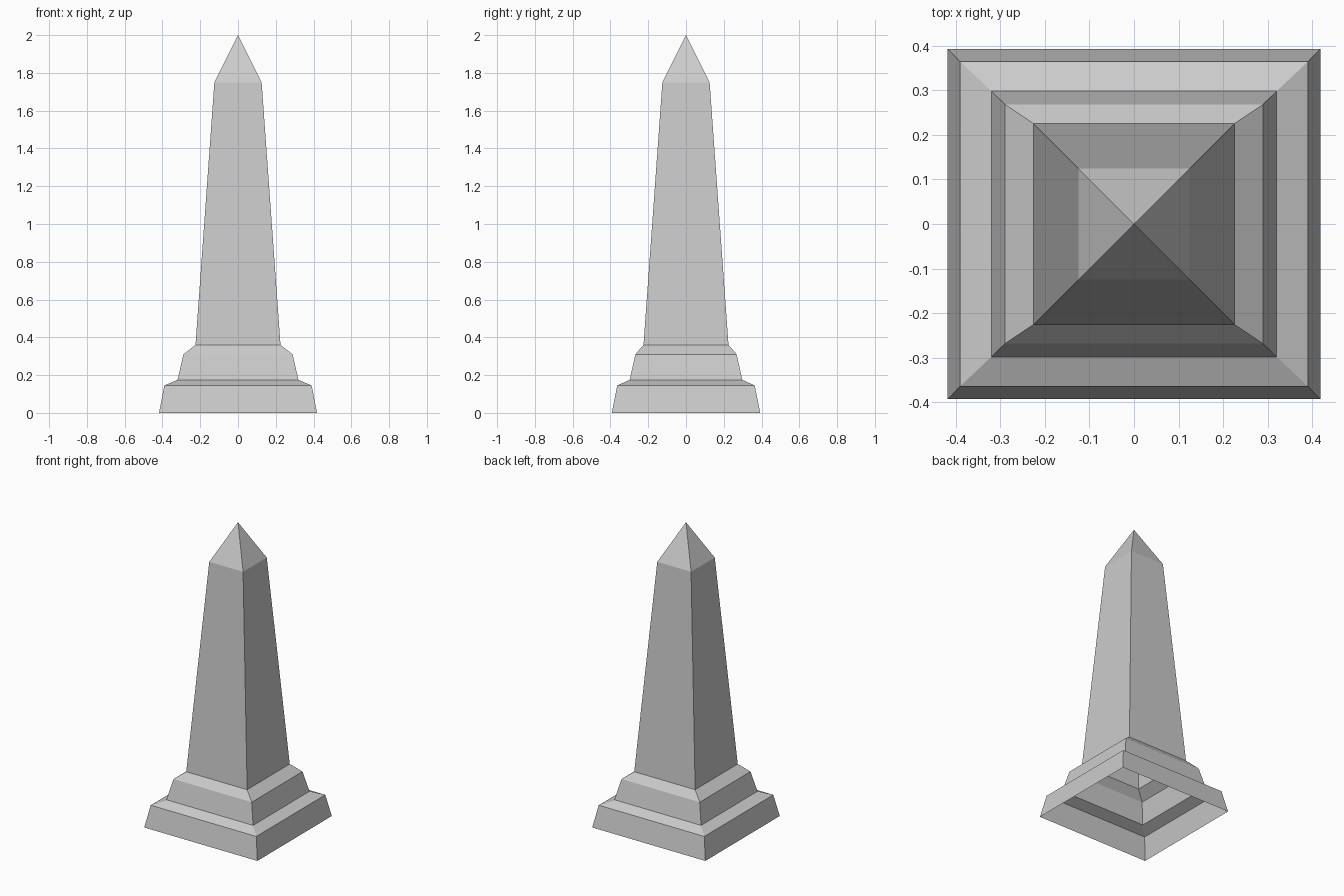
import bpy
import bmesh

cube = bpy.data.objects.get("Cube")
if cube:
    bpy.data.objects.remove(cube, do_unlink=True)

# Single stone colour
stone = bpy.data.materials.new("grey_stone")
stone.use_nodes = True
colour = (0.6, 0.6, 0.6, 1)
stone.diffuse_color = colour
for node in stone.node_tree.nodes:
    if node.type == 'BSDF_PRINCIPLED':
        node.inputs["Base Color"].default_value = colour
        node.inputs["Roughness"].default_value = 0.9


def tapered_shell(name, rings, apex=None):
    """Open four-sided shell through rings of (half width, half depth, height)."""
    bm = bmesh.new()
    corners = ((-1, -1), (1, -1), (1, 1), (-1, 1))
    loops = [[bm.verts.new((w * sx, d * sy, z)) for sx, sy in corners]
             for w, d, z in rings]
    for low, high in zip(loops, loops[1:]):
        for i in range(4):
            j = (i + 1) % 4
            bm.faces.new((low[i], low[j], high[j], high[i]))
    if apex is not None:
        tip = bm.verts.new((0, 0, apex))
        for i in range(4):
            bm.faces.new((loops[-1][i], loops[-1][(i + 1) % 4], tip))
    mesh = bpy.data.meshes.new(name)
    bm.to_mesh(mesh)
    bm.free()
    mesh.materials.append(stone)
    obj = bpy.data.objects.new(name, mesh)
    bpy.context.collection.objects.link(obj)
    return obj


# Shared edges where one part meets the next
plinth_top = (0.32, 0.298, 0.175)
shaft_foot = (0.225, 0.225, 0.36)
shaft_top = (0.125, 0.125, 1.75)

# Hollow stepped base, open underneath
tapered_shell("lower_plinth", [(0.418, 0.393, 0), (0.39, 0.364, 0.145), plinth_top])
tapered_shell("upper_plinth", [plinth_top, (0.289, 0.268, 0.31), shaft_foot])

# Tapering shaft and pointed cap
tapered_shell("shaft", [shaft_foot, shaft_top])
tapered_shell("pointed_cap", [shaft_top], apex=2)
